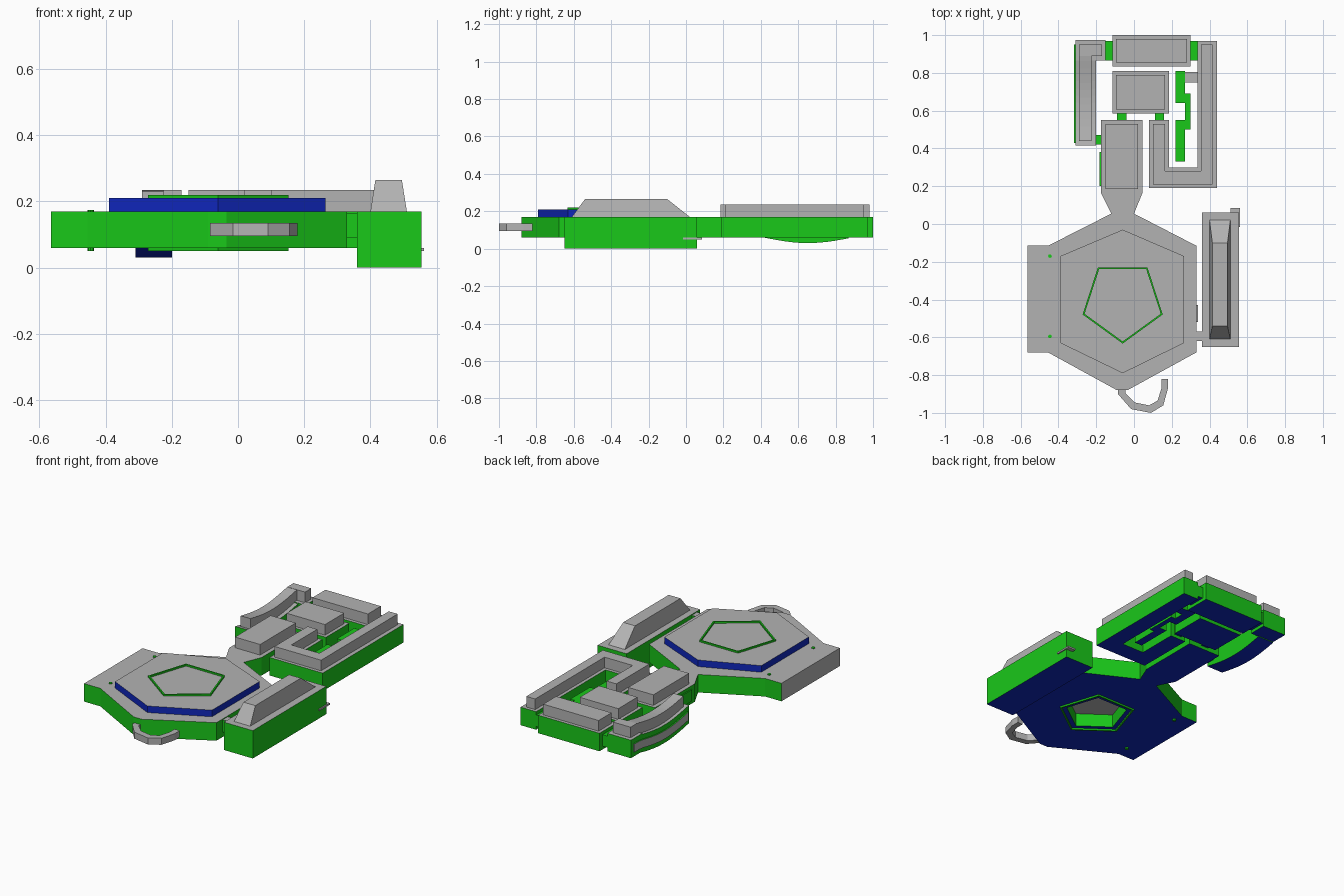
import bpy, bmesh, math

if "Cube" in bpy.data.objects:
    bpy.data.objects.remove(bpy.data.objects["Cube"])

# Materials: grey / green / blue are used as slots 0 / 1 / 2 on every part
def material(name, color):
    m = bpy.data.materials.new(name)
    m.diffuse_color = color
    m.use_nodes = True
    m.node_tree.nodes["Principled BSDF"].inputs["Base Color"].default_value = m.diffuse_color
    return m

MATS = [material("grey", (0.45, 0.45, 0.45, 1)),
        material("green", (0.01, 0.58, 0.01, 1)),
        material("blue", (0.005, 0.02, 0.5, 1))]
GREY, GREEN, BLUE = 0, 1, 2

def finish(name, bm, top, side, bottom):
    bmesh.ops.recalc_face_normals(bm, faces=bm.faces)
    for f in bm.faces:
        f.normal_update()
        f.material_index = top if f.normal.z > 0.6 else bottom if f.normal.z < -0.6 else side
    me = bpy.data.meshes.new(name)
    bm.to_mesh(me)
    bm.free()
    for m in MATS:
        me.materials.append(m)
    ob = bpy.data.objects.new(name, me)
    bpy.context.collection.objects.link(ob)
    return ob

def prism(name, pts, a, b, top=GREY, side=GREEN, bottom=BLUE, along_x=False, upper=None):
    """Extrude an outline from a to b; upper gives a different far outline."""
    bm = bmesh.new()
    put = (lambda p, h: (h, p[0], p[1])) if along_x else (lambda p, h: (p[0], p[1], h))
    lo = [bm.verts.new(put(p, a)) for p in pts]
    hi = [bm.verts.new(put(p, b)) for p in (upper or pts)]
    n = len(pts)
    bm.faces.new(lo[::-1])
    bm.faces.new(hi)
    for i in range(n):
        bm.faces.new((lo[i], lo[(i + 1) % n], hi[(i + 1) % n], hi[i]))
    return finish(name, bm, top, side, bottom)

def rect(x0, x1, y0, y1):
    return [(x0, y0), (x1, y0), (x1, y1), (x0, y1)]

def pentagon(r):
    return [(-0.06 + r * math.sin(math.tau * i / 5), -0.41 - r * math.cos(math.tau * i / 5))
            for i in range(5)]

def tube(name, outer, inner, z0, z1):
    bm = bmesh.new()
    rings = [[bm.verts.new((x, y, z)) for x, y in p]
             for p, z in ((outer, z0), (outer, z1), (inner, z1), (inner, z0))]
    n = len(outer)
    for k in range(4):
        r, s = rings[k], rings[(k + 1) % 4]
        for i in range(n):
            j = (i + 1) % n
            bm.faces.new((r[i], r[j], s[j], s[i]))
    return finish(name, bm, GREEN, GREEN, GREEN)

# Hexagonal main body with a pentagonal recess underneath
body = prism("hex_body", [(-0.565, -0.115), (-0.455, -0.115), (-0.12, 0.055), (0.0, 0.055),
                          (0.33, -0.115), (0.33, -0.68), (-0.035, -0.88), (-0.09, -0.88),
                          (-0.455, -0.68), (-0.565, -0.68)], 0.06, 0.17)
for f in body.data.polygons:
    if f.normal.x < -0.9:
        f.material_index = GREY
cutter = prism("recess_cutter", pentagon(0.18), 0.0, 0.14, GREY, GREEN, GREEN)
cutter.hide_render = True
mod = body.modifiers.new("recess", 'BOOLEAN')
mod.object = cutter
mod.operation = 'DIFFERENCE'
mod.solver = 'EXACT'
mod.material_mode = 'TRANSFER'
bpy.context.view_layer.objects.active = body
bpy.ops.object.modifier_apply(modifier="recess")
bpy.data.objects.remove(cutter)

# Raised hexagonal plate and pentagon rims
prism("hex_plate", [(-0.06, -0.03), (0.265, -0.17), (0.265, -0.63), (-0.06, -0.79),
                    (-0.39, -0.63), (-0.39, -0.17)], 0.17, 0.21, GREY, BLUE, BLUE)
tube("top_rim", pentagon(0.223), pentagon(0.212), 0.205, 0.22)
tube("bottom_rim", pentagon(0.223), pentagon(0.212), 0.05, 0.065)

# Bolts through the left flange
for i, y in enumerate((-0.595, -0.17)):
    prism(f"bolt_{i}", [(-0.445 + 0.01 * math.cos(math.tau * k / 8),
                         y + 0.01 * math.sin(math.tau * k / 8)) for k in range(8)],
          0.05, 0.175, GREEN, GREEN, GREEN)

# Front loop
prism("front_loop", [(-0.085, -0.88), (-0.085, -0.90), (-0.015, -0.98), (0.09, -1.0), (0.155, -0.96),
                     (0.18, -0.87), (0.18, -0.82), (0.145, -0.82), (0.145, -0.87), (0.125, -0.935),
                     (0.08, -0.96), (0.005, -0.945), (-0.045, -0.895), (-0.045, -0.875)],
      0.095, 0.135, GREY, GREY, GREY)

# Side box with wedge top, connector and hook
prism("side_box", rect(0.36, 0.555, -0.65, 0.06), 0.0, 0.17)
prism("side_wedge", rect(0.4, 0.51, -0.61, 0.02), 0.17, 0.265, GREY, GREY, GREY,
      upper=rect(0.415, 0.495, -0.54, -0.1))
prism("side_connector", rect(0.325, 0.365, -0.62, -0.57), 0.09, 0.165)
prism("side_tab", rect(0.325, 0.34, -0.52, -0.43), 0.09, 0.1)
prism("hook", [(0.51, 0.055), (0.51, 0.085), (0.562, 0.085), (0.562, -0.015), (0.55, -0.015),
               (0.55, 0.055)], 0.05, 0.06, GREY, GREY, GREY)

# Rear blocks: green base plus a raised grey cap
def block(name, base, cap):
    prism(name + "_base", base, 0.06, 0.17)
    prism(name + "_cap", cap, 0.17, 0.235, GREY, GREY, GREY)

block("rear_block", rect(-0.115, 0.3, 0.835, 1.0), rect(-0.095, 0.28, 0.855, 0.98))
block("middle_block", rect(-0.115, 0.185, 0.585, 0.81), rect(-0.095, 0.165, 0.605, 0.79))
block("neck_block", [(-0.175, 0.55), (-0.175, 0.165), (-0.12, 0.055), (0.0, 0.055), (0.045, 0.165),
                     (0.045, 0.55)], rect(-0.15, 0.02, 0.185, 0.53))
block("right_hook_block",
      [(0.335, 0.97), (0.44, 0.97), (0.44, 0.19), (0.08, 0.19), (0.08, 0.55), (0.185, 0.55),
       (0.185, 0.3), (0.335, 0.3)],
      [(0.355, 0.95), (0.415, 0.95), (0.415, 0.21), (0.1, 0.21), (0.1, 0.53), (0.165, 0.53),
       (0.165, 0.28), (0.355, 0.28)])
block("left_corner", rect(-0.31, -0.15, 0.865, 0.975), rect(-0.29, -0.17, 0.89, 0.95))

# Sagging left rail, drawn as a side profile extruded along x
def sag_bar(name, x0, x1, y0, y1, z0, z1, *mats):
    ys = [y0 + (y1 - y0) * i / 12 for i in range(13)]
    dip = lambda y: 0.03 * math.sin(math.pi * min(1, max(0, (y - 0.415) / 0.475)))
    pts = [(y, z0 - dip(y)) for y in ys] + [(y, z1 - dip(y)) for y in ys[::-1]]
    return prism(name, pts, x0, x1, *mats, along_x=True)

sag_bar("left_rail_base", -0.31, -0.2, 0.415, 0.87, 0.06, 0.17)
sag_bar("left_rail_cap", -0.29, -0.225, 0.44, 0.9, 0.17, 0.235, GREY, GREY, GREY)
sag_bar("left_rail_panel", -0.318, -0.31, 0.43, 0.95, 0.09, 0.14, GREEN, GREY, GREEN)

# Green links between the rear blocks
links = [(-0.155, -0.11, 0.865, 0.97), (0.295, 0.34, 0.865, 0.97), (-0.09, -0.04, 0.545, 0.59),
         (0.11, 0.16, 0.545, 0.59), (-0.205, -0.17, 0.42, 0.47), (-0.182, -0.17, 0.2, 0.38)]
for i, r in enumerate(links):
    prism(f"link_{i}", rect(*r), 0.08, 0.15, GREEN, GREEN, BLUE)

# Zigzag strip and its tab
prism("zigzag_strip", [(0.22, 0.33), (0.27, 0.33), (0.27, 0.5), (0.3, 0.5), (0.3, 0.69), (0.27, 0.69),
                       (0.27, 0.81), (0.22, 0.81), (0.22, 0.64), (0.27, 0.64), (0.27, 0.55),
                       (0.22, 0.55)], 0.08, 0.15, GREEN, GREEN, BLUE)
prism("zigzag_tab", rect(0.27, 0.34, 0.75, 0.805), 0.08, 0.15)
